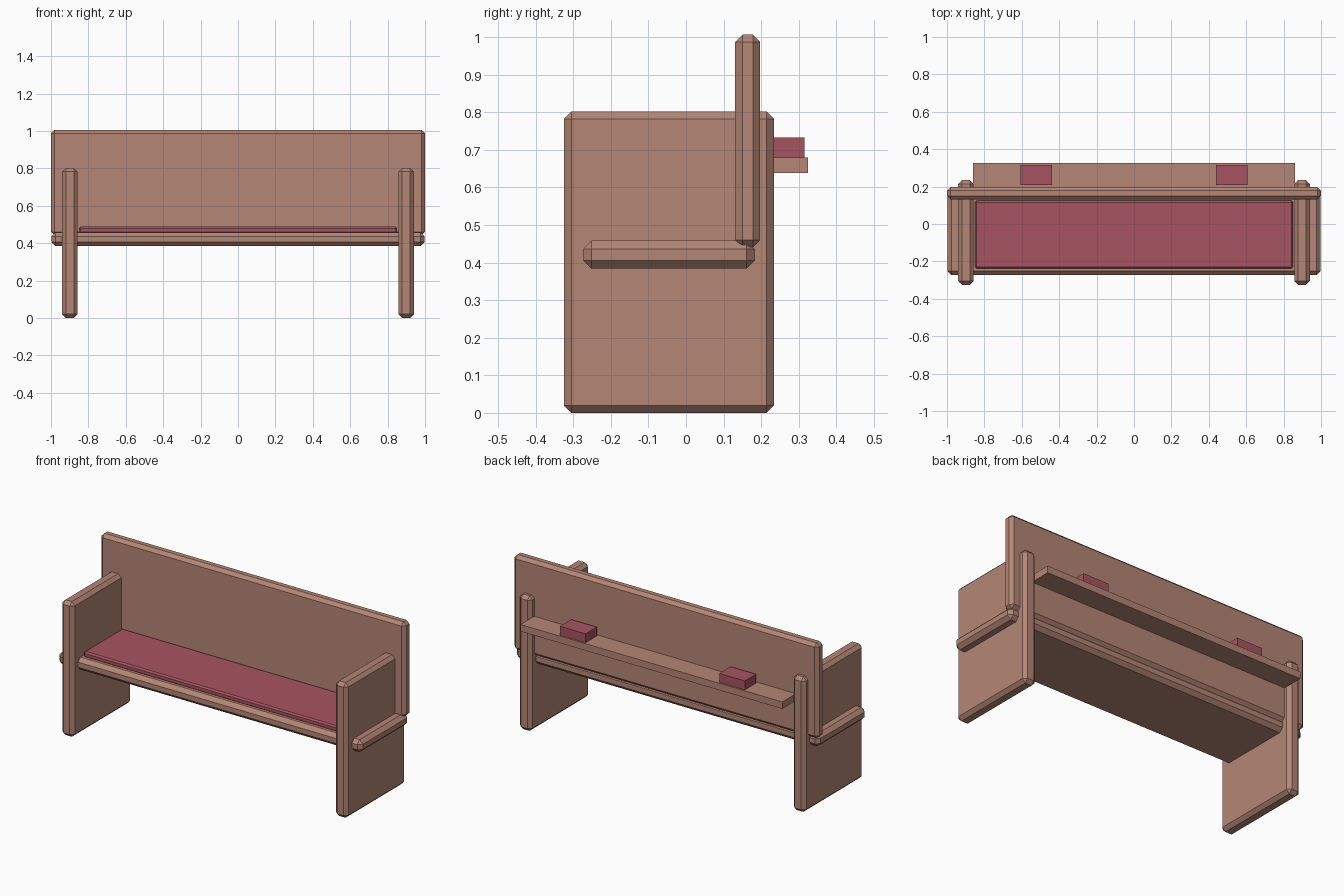
import bpy
import bmesh

if "Cube" in bpy.data.objects:
    bpy.data.objects.remove(bpy.data.objects["Cube"])


def material(name, rgb):
    m = bpy.data.materials.new(name)
    m.diffuse_color = (*rgb, 1.0)
    m.use_nodes = True
    m.node_tree.nodes["Principled BSDF"].inputs["Base Color"].default_value = m.diffuse_color
    return m


wood = material("warm wood", (0.46, 0.24, 0.18))
fabric = material("dusty red", (0.39, 0.087, 0.118))


def box(name, x, y, z, mat, chamfer=0.0):
    """Axis-aligned box from (min, max) ranges with flat chamfered edges."""
    bm = bmesh.new()
    bmesh.ops.create_cube(bm, size=1.0)
    for v in bm.verts:
        for i, (lo, hi) in enumerate((x, y, z)):
            v.co[i] = lo if v.co[i] < 0 else hi
    if chamfer:
        bmesh.ops.bevel(bm, geom=bm.edges[:], offset=chamfer, segments=1,
                        affect='EDGES', clamp_overlap=True)
    mesh = bpy.data.meshes.new(name)
    bm.to_mesh(mesh)
    bm.free()
    mesh.materials.append(mat)
    obj = bpy.data.objects.new(name, mesh)
    bpy.context.collection.objects.link(obj)
    return obj


# Seat board, backrest and cushion
box("seat", (-0.997, 0.997), (-0.274, 0.183), (0.384, 0.458), wood, 0.022)
box("backrest", (-1.0, 1.0), (0.131, 0.197), (0.441, 1.006), wood, 0.019)
box("seat_cushion", (-0.85, 0.85), (-0.238, 0.125), (0.452, 0.488), fabric, 0.009)

# Shelf behind the backrest
box("book_shelf", (-0.86, 0.86), (0.19, 0.325), (0.638, 0.679), wood)

# End panels and books on the shelf, one per side
for side, s in (("left", -1), ("right", 1)):
    box(side + "_end_panel", sorted((s * 0.858, s * 0.94)), (-0.325, 0.234),
        (0.0, 0.802), wood, 0.02)
    box(side + "_book", sorted((s * 0.439, s * 0.607)), (0.209, 0.315),
        (0.677, 0.732), fabric)
